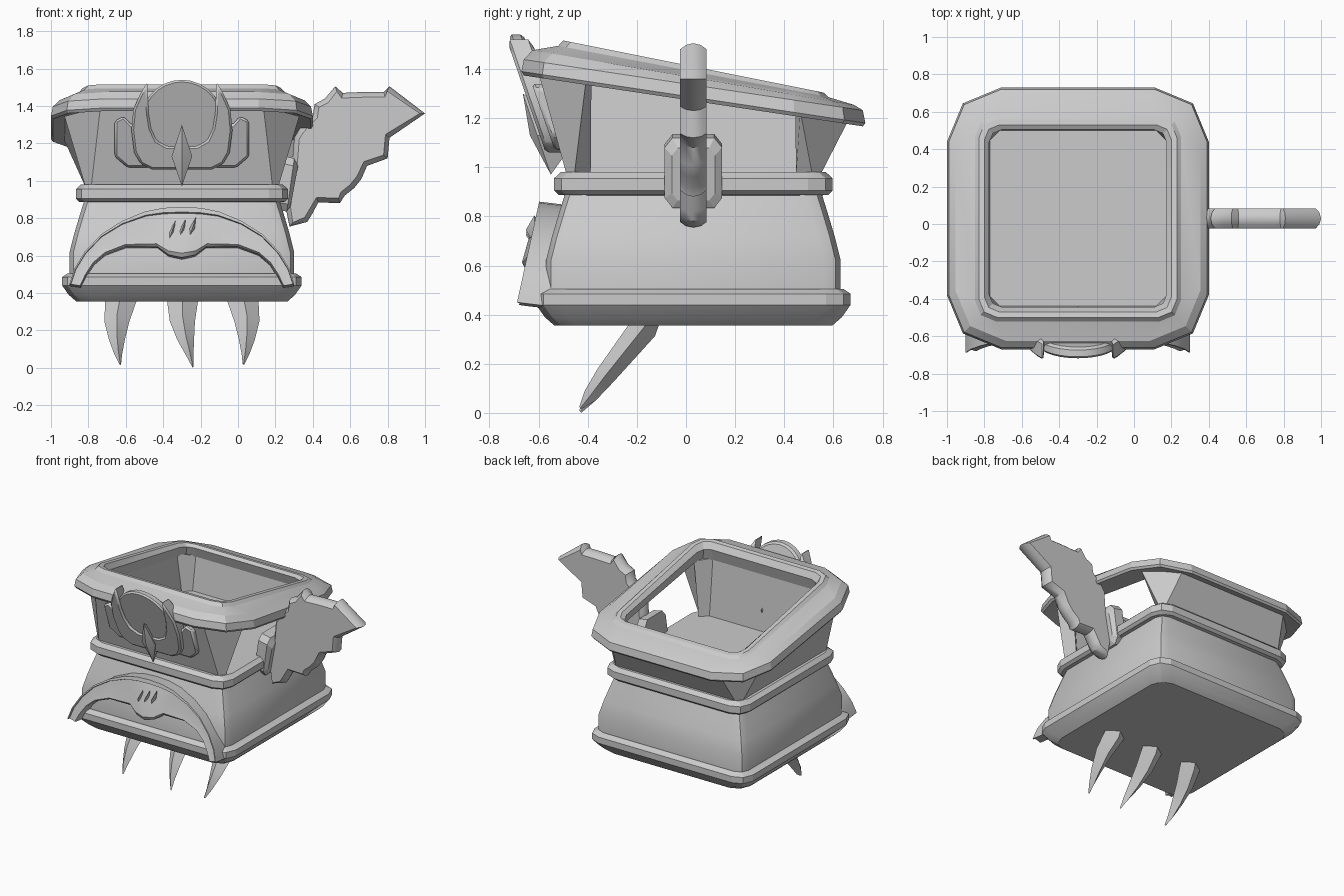
import bpy, bmesh, math
from mathutils import Vector

if "Cube" in bpy.data.objects:
    bpy.data.objects.remove(bpy.data.objects["Cube"])

CX, CY = -0.30, 0.03
grey = bpy.data.materials.new("plain_grey")
grey.diffuse_color = (0.6, 0.6, 0.6, 1)
grey.use_nodes = True
grey.node_tree.nodes["Principled BSDF"].inputs["Base Color"].default_value = grey.diffuse_color


def finish(name, bm, angle=30, bevel=0):
    bmesh.ops.recalc_face_normals(bm, faces=bm.faces)
    me = bpy.data.meshes.new(name)
    bm.to_mesh(me)
    bm.free()
    ob = bpy.data.objects.new(name, me)
    bpy.context.collection.objects.link(ob)
    me.materials.append(grey)
    if bevel:
        m = ob.modifiers.new("bevel", 'BEVEL')
        m.width, m.segments, m.limit_method = bevel, 1, 'ANGLE'
    bpy.ops.object.select_all(action='DESELECT')
    ob.select_set(True)
    bpy.context.view_layer.objects.active = ob
    bpy.ops.object.shade_smooth_by_angle(angle=math.radians(angle))
    return ob


def loft(rings, first=True, last=True, loop=False):
    """Skin a list of closed rings of equal length, with optional end caps."""
    bm = bmesh.new()
    vs = [[bm.verts.new(p) for p in r] for r in rings]
    n = len(vs[0])
    pairs = list(zip(vs, vs[1:])) + ([(vs[-1], vs[0])] if loop else [])
    for a, b in pairs:
        for i in range(n):
            j = (i + 1) % n
            bm.faces.new((a[i], a[j], b[j], b[i]))
    if first and not loop:
        bm.faces.new(vs[0])
    if last and not loop:
        bm.faces.new(vs[-1])
    return bm


def square(h, c, z, slope=0, seg=2):
    """Rounded square of half width h and corner radius c, tilted along y."""
    pts = []
    for k, (sx, sy) in enumerate(((1, 1), (-1, 1), (-1, -1), (1, -1))):
        for s in range(seg + 1):
            a = math.pi / 2 * (k + s / seg)
            x = sx * (h - c) + c * math.cos(a)
            y = sy * (h - c) + c * math.sin(a)
            pts.append((CX + x, CY + y, z + slope * y))
    return pts


def mirrored(half):
    """Full outline from (dx, z) points running from centre to centre."""
    left = [(-x, z) for x, z in reversed(half) if x > 0]
    return [(CX + x, z) for x, z in list(half) + left]


def slab(name, outline, front, thick, bevel=0.012):
    """Upright plate whose front face follows y = front(z)."""
    rings = [[(x, front(z) + d, z) for x, z in outline] for d in (0, thick)]
    return finish(name, loft(rings), bevel=bevel)


# Lower body and its two trims
finish("lower_body", loft([square(h, 0.07, z) for h, z in (
    (0.60, 0.48), (0.60, 0.62), (0.575, 0.72), (0.545, 0.82), (0.52, 0.90))],
    False, False))
finish("base_trim", loft([square(h, 0.10, z) for h, z in (
    (0.565, 0.355), (0.605, 0.39), (0.64, 0.44), (0.64, 0.485),
    (0.61, 0.505), (0.59, 0.505))], True, False), 20)
finish("middle_trim", loft([square(h, 0.10, z) for h, z in (
    (0.515, 0.885), (0.55, 0.888), (0.567, 0.905), (0.567, 0.955), (0.54, 0.98),
    (0.46, 0.98))], False, True), 20)

# Thick upper walls, flaring chamfers at the corners, open on the right side
bm = loft([square(*r, seg=1) for r in (
    (0.515, 0.03, 0.965, 0), (0.635, 0.20, 1.30, -0.16),
    (0.505, 0.09, 1.31, -0.16), (0.468, 0.05, 0.965, 0))], loop=True)
side = [f for f in bm.faces if f.calc_center_median().x > CX + 0.3
        and abs(f.calc_center_median().y - CY) < 0.2]
bmesh.ops.delete(bm, geom=side, context='FACES')
bmesh.ops.holes_fill(bm, edges=[e for e in bm.edges if e.is_boundary], sides=0)
finish("upper_walls", bm, 20)

# Tilted top rim with a raised inner lip
finish("top_rim", loft([square(*r) for r in (
    (0.69, 0.285, 1.27, -0.15), (0.70, 0.29, 1.285, -0.15), (0.69, 0.28, 1.335, -0.15),
    (0.655, 0.27, 1.365, -0.17), (0.55, 0.11, 1.39, -0.19), (0.53, 0.10, 1.41, -0.20),
    (0.50, 0.08, 1.41, -0.20), (0.475, 0.07, 1.38, -0.18), (0.50, 0.09, 1.30, -0.16))],
    loop=True), 20)

# Arched brow on the lower front
outer = ((0, .86), (.10, .855), (.20, .835), (.32, .785), (.43, .715), (.52, .62), (.575, .53), (.60, .45))
inner = ((0, .59), (.07, .605), (.13, .65), (.30, .65), (.41, .61), (.47, .56), (.51, .50), (.54, .44))
rings = []
for side in (-1, 1):
    half = []
    for (ox, oz), (ix, iz) in zip(outer, inner):
        def pt(t, dy):
            x, z = ox + (ix - ox) * t, oz + (iz - oz) * t
            y = -0.60 - (0.85 - z) * 0.22 + dy
            return (CX + side * x, y, z - 0.12 * dy)
        bulge = -0.025 * max(0, 1 - ox / 0.2)
        half.append([pt(0, 0.14), pt(0, 0), pt(0.10, 0), pt(0.12, 0.015),
                     pt(0.6, 0.015 + bulge), pt(0.92, 0.01 + bulge),
                     pt(1, 0.025 + bulge), pt(1, 0.14)])
    rings += half[::-1] if side < 0 else half[1:]
finish("brow_arch", loft(rings), 35)

# Three slanted gashes on the brow
for k in (-1, 0, 1):
    x, z, y = CX + k * 0.055, 0.735 + 0.01 * k, -0.617
    bm = bmesh.new()
    top, low = bm.verts.new((x + .02, y, z + .06)), bm.verts.new((x - .02, y, z - .06))
    mid = [bm.verts.new((x + a, y + b, z)) for a, b in ((.014, 0), (0, -.035), (-.014, 0), (0, .03))]
    for i in range(4):
        for tip in (top, low):
            bm.faces.new((mid[i], mid[(i + 1) % 4], tip))
    finish("brow_gash", bm)


# Leaning front emblem: backing shield, disc, crescent, diamond
def lean(offset):
    return lambda z: -0.72 + 0.345 * (1.52 - z) + offset


slab("emblem_shield", mirrored([(0, 1.30), (.27, 1.30), (.31, 1.345), (.36, 1.32),
                                (.36, 1.13), (.29, 1.07), (0, 1.07)]), lean(0.03), 0.08, 0.012)
disc = [(0.22 * math.sin(math.pi * i / 14) if 0 < i < 14 else 0,
         1.32 + 0.22 * math.cos(math.pi * i / 14)) for i in range(15)]
slab("emblem_disc", mirrored(disc), lean(0.005), 0.06)
slab("emblem_crescent", mirrored([
    (0, 1.18), (.08, 1.185), (.135, 1.215), (.165, 1.28), (.178, 1.36), (.185, 1.53),
    (.225, 1.46), (.26, 1.38), (.27, 1.27), (.255, 1.15), (.22, 1.09), (.16, 1.06),
    (0, 1.06)]), lean(-0.01), 0.10, 0.012)

bm = bmesh.new()
y = lean(0)
front, back = bm.verts.new((CX, y(1.13) - .05, 1.13)), bm.verts.new((CX, y(1.13) + .15, 1.13))
edge = [bm.verts.new((CX + a, y(z) - 0.02, z)) for a, z in
        ((0, 1.30), (.055, 1.13), (0, .97), (-.055, 1.13))]
for i in range(4):
    for tip in (front, back):
        bm.faces.new((edge[i], edge[(i + 1) % 4], tip))
finish("emblem_diamond", bm)

# Jagged side wing with softly rounded edges
wing = ((.40, 1.35), (.41, 1.41), (.465, 1.44), (.52, 1.505), (.56, 1.47), (.67, 1.475),
        (.78, 1.475), (.81, 1.505), (1.0, 1.36), (.81, 1.23), (.80, 1.12), (.69, 1.08),
        (.66, 1.01), (.62, .96), (.57, .92), (.545, .88), (.43, .885), (.395, .82),
        (.37, .78), (.275, .755), (.25, .88), (.27, 1.0), (.29, 1.10), (.30, 1.23), (.33, 1.28))
n = len(wing)


def wing_ring(inset, y):
    ring = []
    for i in range(n):
        a, p, b = (Vector(wing[(i + k) % n]) for k in (-1, 0, 1))
        d = (b - a).normalized()
        q = p + Vector((d.y, -d.x)) * inset
        ring.append((q.x, 0.03 + y, q.y))
    return ring


bm = loft([wing_ring(*r) for r in (
    (0.028, -0.054), (0.008, -0.030), (0, 0), (0.008, 0.030), (0.028, 0.054))])
bmesh.ops.triangulate(bm, faces=[f for f in bm.faces if len(f.verts) > 4])
finish("side_wing", bm, 40)

# Mounting plate joining the wing to the body
octagon = ((-.117, .885), (-.085, .845), (.085, .845), (.117, .885),
           (.117, 1.09), (.085, 1.13), (-.085, 1.13), (-.117, 1.09))
rings = [[(x + 0.14 * (z - 0.98), CY + y * s, 0.98 + (z - 0.98) * s - drop) for y, z in octagon]
         for x, s, drop in ((0.21, 1, -.005), (0.28, 1, 0.01), (0.30, 0.75, 0.015))]
finish("wing_mount", loft(rings), 20)

# Three curved claws under the base: (left x, right x, y, z) sections
side_claw = ((-.71, -.53, -.14, .40), (-.71, -.545, -.17, .35), (-.715, -.58, -.25, .25),
             (-.69, -.605, -.33, .15), (-.66, -.62, -.39, .07), (-.635, -.625, -.43, .02))
mid_claw = ((-.38, -.21, -.14, .40), (-.378, -.215, -.17, .35), (-.365, -.23, -.25, .25),
            (-.325, -.235, -.33, .15), (-.28, -.238, -.39, .07), (-.245, -.238, -.43, .005))


def claw(name, sections, flip=False):
    rings = []
    for k, (a, b, y, z) in enumerate(sections):
        if flip:
            a, b = 2 * CX - b, 2 * CX - a
        t = (0.06, 0.058, 0.05, 0.042, 0.03, 0.006)[k]
        m = (a + b) / 2
        dy, dz = 0.75 * t, 0.65 * t
        rings.append([(a, y, z), (m, y - dy, z + dz), (b, y, z),
                      (m, y + dy, max(z - dz, 0) if k else z)])
    finish(name, loft(rings), 35)


claw("left_claw", side_claw)
claw("middle_claw", mid_claw)
claw("right_claw", side_claw, True)
